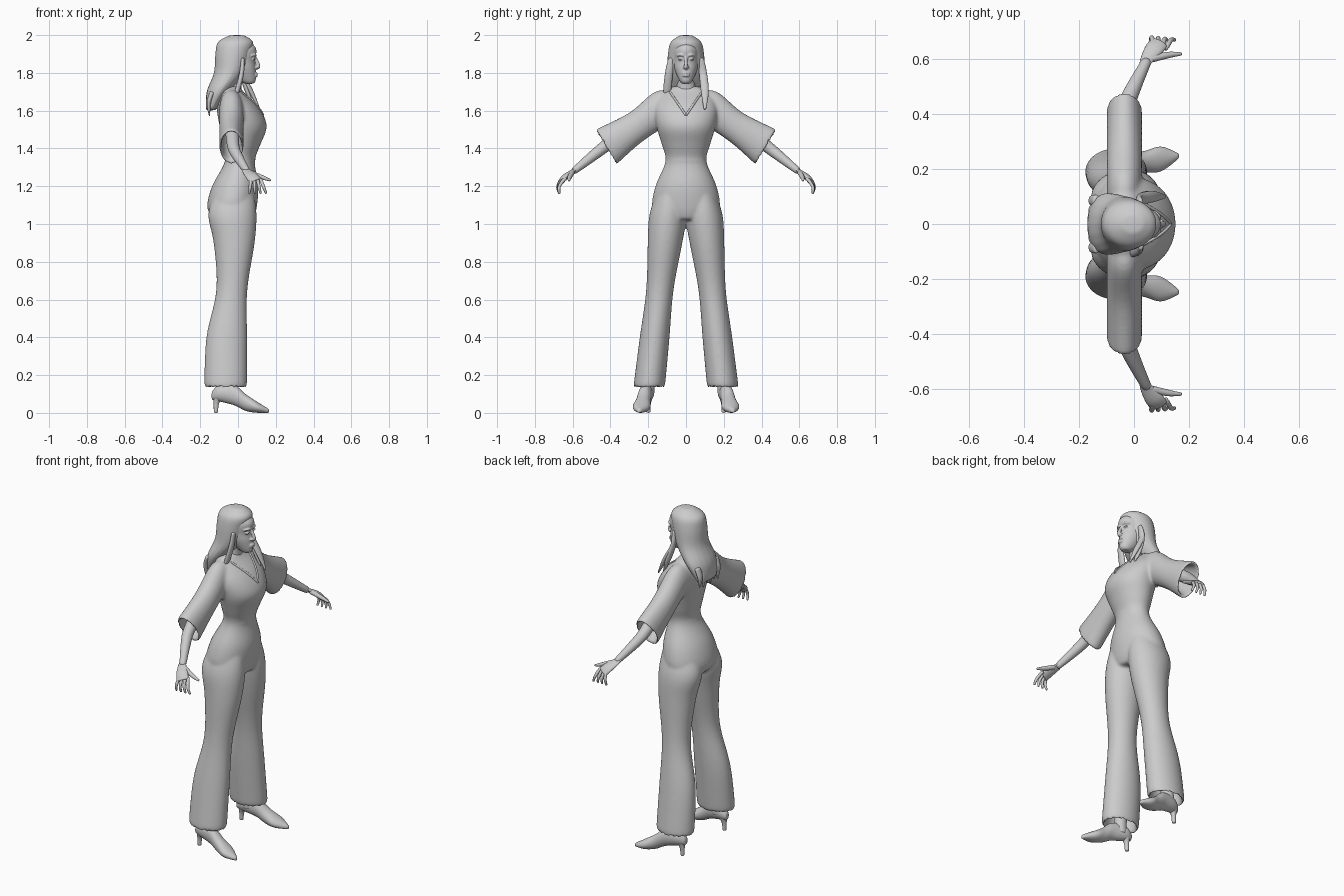
import bpy, bmesh
from math import cos, sin, pi
from mathutils import Vector

cube = bpy.data.objects.get("Cube")
if cube:
    bpy.data.objects.remove(cube)

SHADE = (0.6, 0.6, 0.6, 1)
grey = bpy.data.materials.new("plain grey")
grey.use_nodes = True
grey.diffuse_color = SHADE
grey.node_tree.nodes["Principled BSDF"].inputs["Base Color"].default_value = SHADE


def smooth(rows, steps=4):
    """Resample a short table of measurements with a smooth spline."""
    result = []
    last = len(rows) - 1
    for i in range(last):
        around = (rows[max(i - 1, 0)], rows[i], rows[i + 1], rows[min(i + 2, last)])
        for step in range(steps):
            t = step / steps
            result.append([b + t * ((c - a) + t * ((a + a - 5 * b + 4 * c - d)
                           + t * (3 * (b - c) + d - a))) / 2 for a, b, c, d in zip(*around)])
    return result + [list(rows[last])]


def ellipse(centre, u, v, sides=20, ripple=0):
    """Ring of points around a centre with half axes u and v."""
    ring = []
    for i in range(sides):
        angle = 2 * pi * i / sides
        ring.append(Vector(centre) + (Vector(u) * cos(angle) + Vector(v) * sin(angle)) * (1 + ripple * (-1) ** i))
    return ring


def level(z, back, front, half, mid=0, **options):
    """Horizontal ring from back to front."""
    return ellipse(((back + front) / 2, mid, z), ((front - back) / 2, 0, 0), (0, half, 0), **options)


def shrink(ring, factor):
    centre = sum(ring, Vector()) / len(ring)
    return [centre + (p - centre) * factor for p in ring]


def hollow(rings):
    """Fold the first ring inward to make an open cuff or hem."""
    return [shrink(rings[4], 0.5), shrink(rings[2], 0.8), shrink(rings[0], 0.8)] + rings


def loft(bm, rings):
    """Closed skin over a stack of rings."""
    rows = [[bm.verts.new(p) for p in ring] for ring in rings]
    sides = len(rows[0])
    faces = [bm.faces.new((a[i - 1], a[i], b[i], b[i - 1]))
             for a, b in zip(rows, rows[1:]) for i in range(sides)]
    faces += [bm.faces.new(rows[0][::-1]), bm.faces.new(rows[-1])]
    bmesh.ops.recalc_face_normals(bm, faces=faces)


def tube(bm, rows, side=(1, 0, 0), flat=1, sides=10):
    """Limb through (x, y, z, radius) rows; side is its wide axis."""
    rows = smooth(rows)
    points = [Vector(row[:3]) for row in rows]
    rings = []
    for i, point in enumerate(points):
        along = (points[min(i + 1, len(points) - 1)] - points[max(i - 1, 0)]).normalized()
        wide = Vector(side)
        wide = (wide - along * wide.dot(along)).normalized() * rows[i][3]
        rings.append(ellipse(point, wide, along.cross(wide) * flat, sides))
    loft(bm, rings)


def blob(bm, centre, size):
    verts = bmesh.ops.create_uvsphere(bm, u_segments=12, v_segments=8, radius=1)["verts"]
    bmesh.ops.scale(bm, vec=size, verts=verts)
    bmesh.ops.translate(bm, vec=centre, verts=verts)


def mirror_y(bm):
    copy = bmesh.ops.duplicate(bm, geom=bm.verts[:] + bm.edges[:] + bm.faces[:])["geom"]
    bmesh.ops.scale(bm, vec=(1, -1, 1), verts=[g for g in copy if isinstance(g, bmesh.types.BMVert)])
    bmesh.ops.reverse_faces(bm, faces=[g for g in copy if isinstance(g, bmesh.types.BMFace)])


def finish(name, bm, voxel=0, softness=0):
    """Make the object, optionally blending its overlapping parts."""
    mesh = bpy.data.meshes.new(name)
    bm.to_mesh(mesh)
    bm.free()
    mesh.materials.append(grey)
    mesh.shade_smooth()
    ob = bpy.data.objects.new(name, mesh)
    bpy.context.collection.objects.link(ob)
    subdivide = ob.modifiers.new("subdivide", 'SUBSURF')
    subdivide.levels = subdivide.render_levels = 1
    if voxel:
        blend = ob.modifiers.new("blend", 'REMESH')
        blend.mode, blend.voxel_size, blend.use_smooth_shade = 'VOXEL', voxel, True
        soften = ob.modifiers.new("soften", 'SMOOTH')
        soften.factor, soften.iterations = 0.5, softness
    return ob


# Jumpsuit: flared leg that leans outward, bell sleeve, then the trunk
bm = bmesh.new()
leg = smooth([(.13, -.18, .05, .085), (.4, -.17, .05, .08), (.65, -.115, .05, .073),
              (.9, -.13, .09, .093), (1.06, -.16, .1, .1), (1.2, -.1, .08, .06)])
loft(bm, hollow([level(*row, mid=.21 - .11 * row[0]) for row in leg]))
# sleeve rows: top edge y, z and bottom edge y, z
sleeve = smooth([(.485, 1.5, .37, 1.31), (.3, 1.59, .25, 1.42), (.17, 1.7, .13, 1.5), (.08, 1.71, .08, 1.5)])
loft(bm, hollow([ellipse((-.035, (ya + yb) / 2, (za + zb) / 2), (.065, 0, 0),
                         (0, (ya - yb) / 2, (za - zb) / 2)) for ya, za, yb, zb in sleeve]))
mirror_y(bm)
loft(bm, [level(*row) for row in smooth([
    (1.02, -.11, .08, .1), (1.08, -.165, .1, .18), (1.2, -.14, .11, .165), (1.33, -.07, .09, .11),
    (1.42, -.08, .12, .13), (1.52, -.1, .155, .16), (1.62, -.115, .11, .17), (1.7, -.1, .03, .13),
    (1.73, -.07, .01, .06)])])
loft(bm, [level(z, -.077, .1, .117) for z in (1.32, 1.35)])
suit = finish("jumpsuit", bm, voxel=.008, softness=6)

# Neckline trim laid on the chest
bpy.context.view_layer.update()
bm = bmesh.new()
trim = []
for i in range(9):
    start = Vector((1, 0, 1.575)).lerp(Vector((1, .085, 1.7)), i / 8)
    hit, place, normal, face = suit.ray_cast(start, Vector((-1, 0, 0)))
    if hit:
        trim.append((*place, .006))
tube(bm, trim)
mirror_y(bm)
finish("neckline_trim", bm)

# Arms and hands
bm = bmesh.new()
tube(bm, [(-.03, .3, 1.51, .04), (-.025, .43, 1.41, .033), (0, .5, 1.355, .028), (.05, .6, 1.275, .018)], sides=14)
tube(bm, [(.035, .575, 1.295, .018), (.05, .605, 1.275, .026), (.075, .64, 1.25, .035), (.095, .66, 1.225, .034)],
     side=(1, -.35, .2), flat=.45, sides=14)
for i in range(4):
    knuckle = Vector((.068 + .018 * i, .665 - .005 * i, 1.23))
    tip = Vector((.06 + .03 * i, .67, 1.16))
    root = knuckle + Vector((-.01, -.015, .01))
    bend = (knuckle + tip) / 2 + Vector((0, .012, 0))
    tube(bm, [(*root, .009), (*knuckle, .01), (*bend, .009), (*tip, .006)], sides=8)
tube(bm, [(.06, .6, 1.275, .014), (.12, .615, 1.25, .013), (.175, .62, 1.23, .006)], side=(0, 1, 0))
mirror_y(bm)
finish("arms_and_hands", bm)

# Heeled shoes with ankles; shoe rows run from heel to toe: x, half width, sole, top
bm = bmesh.new()
shoe = smooth([(-.14, .015, .07, .11), (-.1, .035, .06, .15), (-.02, .036, .04, .15),
               (.04, .04, .01, .1), (.1, .046, 0, .06), (.165, .008, 0, .02)])
loft(bm, [ellipse((x, .22 + .17 * x, (max(sole, 0) + top) / 2), (0, half, 0), (0, 0, (top - max(sole, 0)) / 2))
          for x, half, sole, top in shoe])
tube(bm, [(-.075, .205, .09, .038), (-.07, .2, .16, .036), (-.065, .19, .32, .045)], sides=14)
tube(bm, [(-.105, .2, .09, .03), (-.115, .2, .05, .015), (-.117, .2, 0, .012)])
mirror_y(bm)
finish("heeled_shoes", bm)

# Head and neck, blended with brows, lids, nose and lips
bm = bmesh.new()
blob(bm, (.083, .03, 1.872), (.011, .014, .006))
blob(bm, (.099, .01, 1.83), (.009, .008, .007))
tube(bm, [(.092, .01, 1.89, .006), (.091, .03, 1.896, .007), (.07, .05, 1.89, .005)])
mirror_y(bm)
loft(bm, [level(*row) for row in smooth([(1.66, -.09, .02, .07), (1.73, -.07, .02, .05), (1.82, -.06, .03, .045)])])
loft(bm, [level(*row) for row in smooth([
    (1.742, .04, .08, .02), (1.76, 0, .095, .036), (1.82, -.06, .095, .062), (1.865, -.08, .09, .068),
    (1.93, -.1, .098, .069), (1.985, -.05, .04, .03)])])
tube(bm, [(.088, 0, 1.89, .007), (.109, 0, 1.836, .011), (.096, 0, 1.822, .007)])
for z in (1.785, 1.796):
    blob(bm, (.095, 0, z), (.011, .022, .006))
finish("head", bm, voxel=.004, softness=3)

# Long hair: fluted fall, back strands, and a lock over the left shoulder
bm = bmesh.new()
loft(bm, [level(*row, sides=36, ripple=.06 * max(1.95 - row[0], 0)) for row in smooth([
    (2, -.04, .03, .03), (1.965, -.105, .08, .08), (1.9, -.12, .07, .096), (1.8, -.127, .04, .102),
    (1.7, -.166, -.04, .112), (1.6, -.17, -.12, .08)])])
for i in range(6):
    y = -.085 + .034 * i
    tube(bm, [(-.135, y, 1.7, .024), (-.155, y, 1.64, .02), (-.15, y, 1.57 + .012 * (i % 2), .005)],
         side=(0, 1, 0), flat=.6)
for side, reach in ((1, 1), (1, .8), (-1, .25)):
    tube(bm, [(.025, side * .078, 1.88, .016), (.02, side * .09, 1.8, .022),
              (.1 * reach - .03, side * .1, 1.7, .022),
              (.175 * reach - .06, side * .1, 1.69 - .085 * reach, .006)],
         side=(0, 1, 0), flat=.6)
finish("long_hair", bm)
